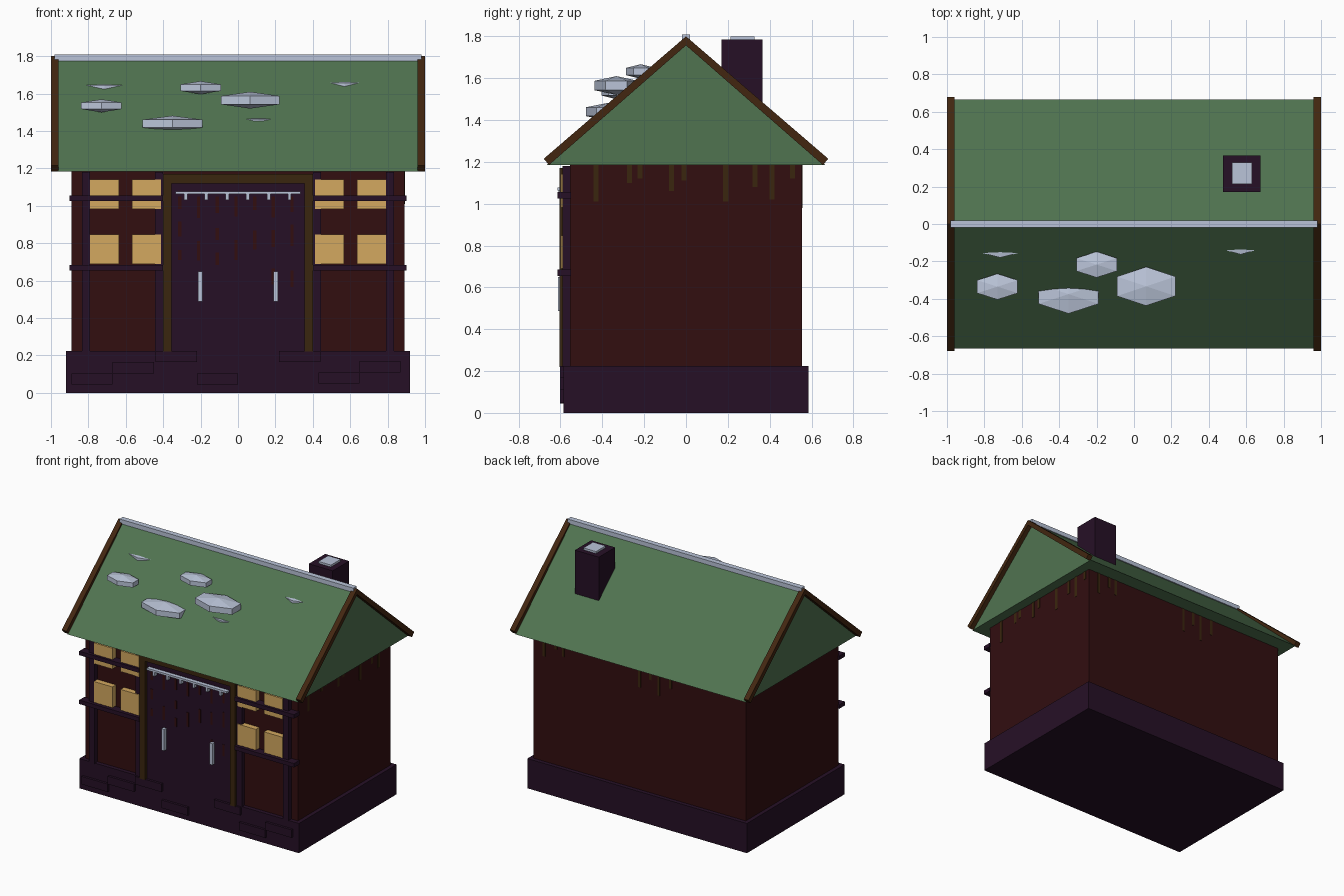
import bpy
import bmesh
import random
from mathutils import Matrix, Vector

random.seed(4)
if "Cube" in bpy.data.objects:
    bpy.data.objects.remove(bpy.data.objects["Cube"], do_unlink=True)


def material(name, r, g, b):
    linear = [((c / 255 + 0.055) / 1.055) ** 2.4 for c in (r, g, b)] + [1]
    mat = bpy.data.materials.new(name)
    mat.use_nodes = True
    mat.diffuse_color = linear
    mat.node_tree.nodes["Principled BSDF"].inputs["Base Color"].default_value = linear
    return mat


green = material("roof green", 80, 115, 80)
red = material("wall dark red", 50, 14, 16)
purple = material("dark purple", 38, 16, 38)
brown = material("gable brown", 66, 38, 16)
olive = material("frame olive brown", 58, 38, 14)
yellow = material("window yellow", 212, 169, 96)
snow = material("snow", 186, 196, 216)


def finish(name, mat, bm):
    bmesh.ops.recalc_face_normals(bm, faces=bm.faces)
    mesh = bpy.data.meshes.new(name)
    bm.to_mesh(mesh)
    bm.free()
    mesh.materials.append(mat)
    obj = bpy.data.objects.new(name, mesh)
    bpy.context.collection.objects.link(obj)
    return obj


def boxes(name, mat, spans):
    """One object made of boxes, each given as three (low, high) ranges."""
    bm = bmesh.new()
    for span in spans:
        centre = Vector([(a + b) / 2 for a, b in span])
        size = Vector([b - a for a, b in span])
        bmesh.ops.create_cube(bm, size=1, matrix=Matrix.LocRotScale(centre, None, size))
    return finish(name, mat, bm)


def box(name, mat, *span):
    return boxes(name, mat, [span])


def prism(name, mat, profile, x0, x1):
    """Extrude a (y, z) profile along x."""
    bm = bmesh.new()
    face = bm.faces.new([bm.verts.new((x0, y, z)) for y, z in profile])
    out = bmesh.ops.extrude_face_region(bm, geom=[face])
    moved = [v for v in out["geom"] if isinstance(v, bmesh.types.BMVert)]
    bmesh.ops.translate(bm, verts=moved, vec=(x1 - x0, 0, 0))
    return finish(name, mat, bm)


def snow_patch(name, x, y, z, hx, hy, hz):
    """Faceted six-sided drift; hx and hy are its half widths."""
    bm = bmesh.new()
    bmesh.ops.create_uvsphere(bm, u_segments=6, v_segments=3, radius=1)
    scale = Vector((hx / 0.866, hy / 0.75, hz))
    bm.transform(Matrix.LocRotScale(Vector((x, y, z)), None, scale))
    return finish(name, snow, bm)


# Main body
box("foundation", purple, (-0.92, 0.92), (-0.585, 0.585), (0, 0.225))
box("walls", red, (-0.89, 0.89), (-0.555, 0.555), (0.2, 1.19))
prism("roof", green, [(-0.665, 1.185), (0.665, 1.185), (0, 1.785)], -0.965, 0.965)
box("ridge_snow", snow, (-0.98, 0.98), (-0.02, 0.02), (1.775, 1.808))

# Gable boards at both ends
chevron = [(-0.68, 1.215), (0, 1.8), (0.68, 1.215), (0.655, 1.185), (0, 1.757), (-0.655, 1.185)]
for side, x in (("left", 0.96), ("right", -1)):
    prism(side + "_gable_board", brown, chevron, x, x + 0.04)

# Chimney
box("chimney", purple, (0.475, 0.675), (0.17, 0.365), (1.4, 1.785))
box("chimney_snow", snow, (0.525, 0.63), (0.213, 0.328), (1.77, 1.8))

# Snow drifts on the front slope
drifts = [
    (-0.73, -0.335, 1.535, 0.125, 0.06, 0.035),
    (-0.2, -0.217, 1.632, 0.125, 0.06, 0.035),
    (0.065, -0.333, 1.565, 0.18, 0.09, 0.045),
    (-0.35, -0.375, 1.44, 0.185, 0.09, 0.042),
    (-0.715, -0.11, 1.635, 0.16, 0.06, 0.02),
    (0.57, -0.105, 1.648, 0.12, 0.05, 0.02),
    (0.11, -0.31, 1.46, 0.14, 0.055, 0.01),
]
for i, drift in enumerate(drifts):
    snow_patch(f"snow_drift_{i + 1}", *drift)

# Foundation stones on the front
stones = [(-0.89, 0.045), (-0.67, 0.105), (-0.44, 0.165), (-0.22, 0.045),
          (0.22, 0.165), (0.43, 0.05), (0.65, 0.11)]
boxes("foundation_stones", purple,
      [((x, x + 0.22), (-0.603, -0.57), (z, z + 0.06)) for x, z in stones])

# Timber framing and windows on both sides of the door
for side, s in (("left", 1), ("right", -1)):
    def span(a, b):
        return tuple(sorted((s * a, s * b)))

    boxes(side + "_posts", purple,
          [(span(a, a + 0.045), (-0.59, -0.55), (0.22, 1.18)) for a in (0.4, 0.79)])
    boxes(side + "_beams", purple,
          [(span(0.4, 0.9), (-0.615, -0.55), (z, z + 0.03)) for z in (0.655, 1.025)])
    boxes(side + "_windows", yellow,
          [(span(a, a + 0.155), (-0.597, -0.55), (z, z + 0.158))
           for a in (0.412, 0.635) for z in (0.69, 0.983)])
    box(side + "_door_post", olive, span(0.355, 0.4), (-0.605, -0.55), (0.22, 1.17))
    box(side + "_door_handle", snow, span(0.19, 0.214), (-0.612, -0.57), (0.488, 0.65))

# Door, lintel and icicle rail
box("door", purple, (-0.36, 0.36), (-0.585, -0.55), (0.22, 1.125))
box("door_lintel", olive, (-0.4, 0.4), (-0.605, -0.55), (1.12, 1.17))
box("icicle_rail", snow, (-0.335, 0.335), (-0.615, -0.58), (1.063, 1.078))
boxes("icicles", snow,
      [((x - 0.009, x + 0.009), (-0.61, -0.58), (1.03, 1.065))
       for x in [-0.28 + 0.111 * i for i in range(6)]])

# Red streaks down the door
streaks = []
for i in range(7):
    x = -0.32 + 0.1 * i
    top = 1.05
    while top > 0.65:
        low = top - random.uniform(0.05, 0.12)
        streaks.append(((x, x + 0.018), (-0.588, -0.58), (low, top)))
        top = low - random.uniform(0.06, 0.14)
boxes("door_streaks", red, streaks)

# Brown drips below the eaves, as thin plates
gable_drips = [(-0.43, 0.17), (-0.27, 0.08), (-0.22, 0.06), (-0.07, 0.12), (-0.01, 0.07),
               (0.19, 0.17), (0.33, 0.1), (0.41, 0.16), (0.51, 0.06)]
boxes("gable_wall_drips", olive,
      [((0.885, 0.893), (y - 0.012, y + 0.012), (1.18 - d, 1.185)) for y, d in gable_drips])
back_drips = [(0.8, 0.16), (0.7, 0.08), (0.64, 0.12), (0, 0.18), (-0.09, 0.1),
              (-0.16, 0.2), (-0.26, 0.12)]
boxes("back_wall_drips", olive,
      [((x - 0.01, x + 0.01), (0.55, 0.558), (1.18 - d, 1.185)) for x, d in back_drips])
